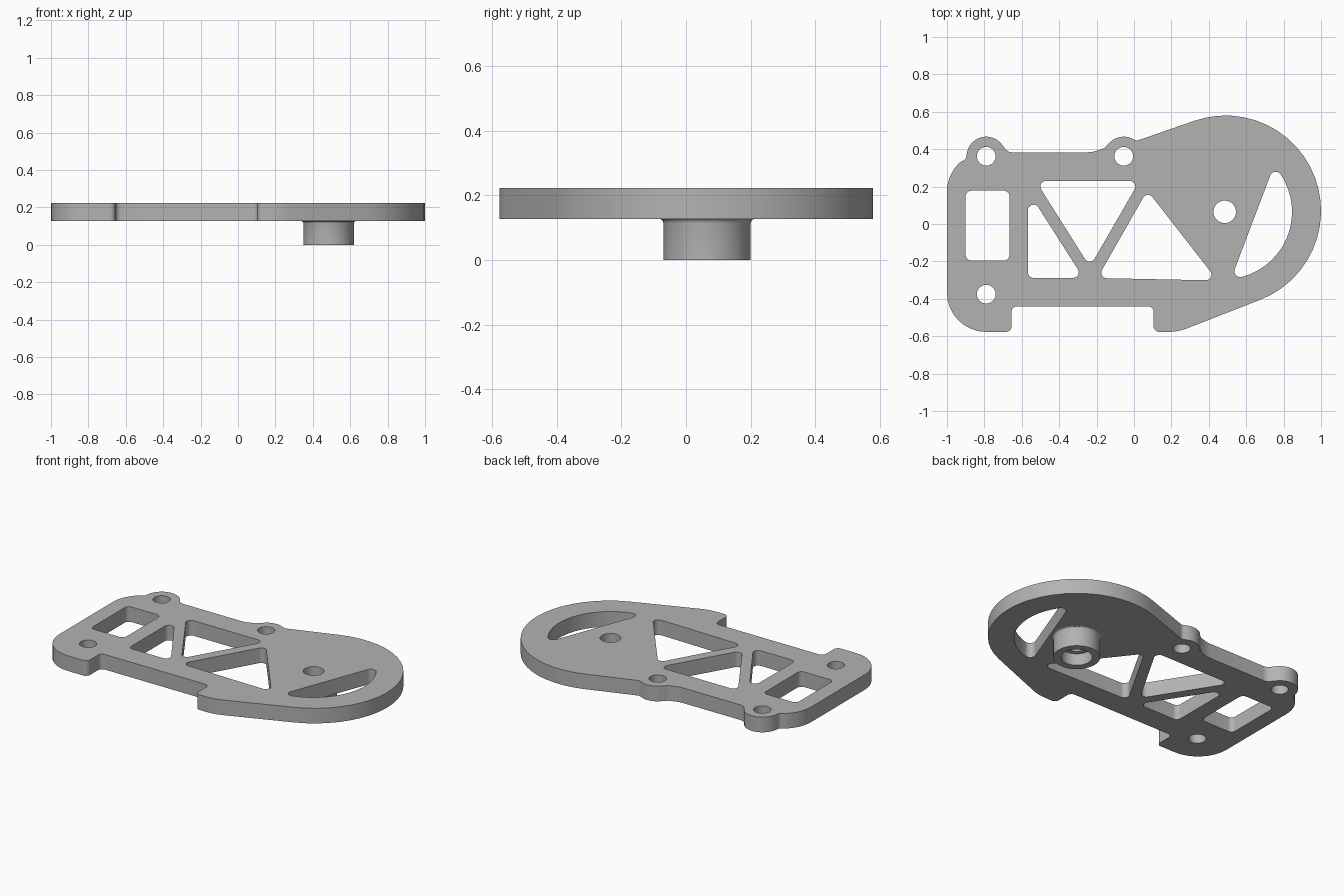
import bpy
import bmesh
from math import sin, cos, tan, radians, pi, ceil, degrees
from mathutils import Vector

cube = bpy.data.objects.get("Cube")
if cube:
    bpy.data.objects.remove(cube, do_unlink=True)

grey = bpy.data.materials.new("mid grey")
grey.use_nodes = True
colour = (0.45, 0.45, 0.45, 1)
grey.diffuse_color = colour
grey.node_tree.nodes["Principled BSDF"].inputs["Base Color"].default_value = colour

PLATE_BOTTOM, PLATE_TOP = 0.127, 0.223
HUB = (0.485, 0.065)
HUB_HOLE = 0.06


def arc(centre, radius, start, end, step=7.5):
    """Points along an arc, angles in degrees, as unrounded corners."""
    n = max(2, ceil(abs(end - start) / step))
    angles = [radians(start + (end - start) * i / n) for i in range(n + 1)]
    return [(centre[0] + radius * cos(a), centre[1] + radius * sin(a), 0) for a in angles]


def circle(centre, radius):
    return arc(centre, radius, 0, 360)[:-1]


def rounded(corners):
    """Turn (x, y, fillet radius) corners into a loop of points."""
    loop = []
    for i, (x, y, r) in enumerate(corners):
        p = Vector((x, y))
        if r == 0:
            loop.append(p)
            continue
        a = (Vector(corners[i - 1][:2]) - p).normalized()
        b = (Vector(corners[(i + 1) % len(corners)][:2]) - p).normalized()
        half = a.angle(b) / 2
        centre = p + (a + b).normalized() * (r / sin(half))
        start = p + a * (r / tan(half)) - centre
        end = p + b * (r / tan(half)) - centre
        turn = start.angle(end)
        n = max(2, ceil(degrees(turn) / 12))
        for k in range(n + 1):
            t = turn * k / n
            loop.append(centre + (start * sin(turn - t) + end * sin(t)) / sin(turn))
    return loop


def finish(name, bm):
    bmesh.ops.recalc_face_normals(bm, faces=bm.faces)
    mesh = bpy.data.meshes.new(name)
    bm.to_mesh(mesh)
    bm.free()
    mesh.materials.append(grey)
    obj = bpy.data.objects.new(name, mesh)
    bpy.context.collection.objects.link(obj)
    bpy.ops.object.select_all(action="DESELECT")
    obj.select_set(True)
    bpy.context.view_layer.objects.active = obj
    bpy.ops.object.shade_smooth_by_angle(angle=radians(30))
    return obj


def cut_plate(name, loops):
    """Fill an outline with its holes and give it thickness."""
    bm = bmesh.new()
    for loop in loops:
        verts = [bm.verts.new((p.x, p.y, PLATE_BOTTOM)) for p in loop]
        for i, v in enumerate(verts):
            bm.edges.new((verts[i - 1], v))
    bmesh.ops.triangle_fill(bm, use_beauty=True, use_dissolve=False, edges=bm.edges[:])
    raised = bmesh.ops.extrude_face_region(bm, geom=bm.faces[:])["geom"]
    moved = [g for g in raised if isinstance(g, bmesh.types.BMVert)]
    bmesh.ops.translate(bm, verts=moved, vec=(0, 0, PLATE_TOP - PLATE_BOTTOM))
    return finish(name, bm)


def lathe(name, profile, centre, steps=48):
    bm = bmesh.new()
    verts = [bm.verts.new((r, 0, z)) for r, z in profile]
    edges = [bm.edges.new(pair) for pair in zip(verts, verts[1:])]
    bmesh.ops.spin(bm, geom=verts + edges, cent=(0, 0, 0), axis=(0, 0, 1),
                   angle=2 * pi, steps=steps)
    bmesh.ops.remove_doubles(bm, verts=bm.verts[:], dist=0.0005)
    bmesh.ops.translate(bm, verts=bm.verts[:], vec=(*centre, 0))
    return finish(name, bm)


# Outer edge, counter-clockwise from the front right corner
screw_holes = [(-0.79, 0.362), (-0.055, 0.362), (-0.79, -0.375)]
outline = [
    (-1, -0.577, 0.21), (-0.655, -0.577, 0.03), (-0.655, -0.44, 0.03),
    (0.105, -0.44, 0.03), (0.105, -0.577, 0.03), (0.235, -0.577, 0.24),
    *arc((0.49, 0.07), 0.51, -68.6, 109),
    (0.015, 0.445, 0.03),
    *arc(screw_holes[1], 0.105, 60, 130),
    (-0.16, 0.405, 0.03), (-0.225, 0.383, 0.15), (-0.674, 0.383, 0.05),
    *arc(screw_holes[0], 0.105, 35, 165),
    (-0.9, 0.345, 0.02),
    *arc((-0.79, 0.173), 0.21, 130, 180),
]

# Lightening openings
F = 0.03
window = [(-0.9, -0.195, F), (-0.666, -0.195, F), (-0.666, 0.178, F), (-0.9, 0.178, F)]
right_triangle = [(-0.567, -0.288, F), (-0.271, -0.288, F), (-0.567, 0.176, F)]
middle_triangle = [(-0.525, 0.23, F), (-0.236, -0.229, F), (0.029, 0.23, F)]
left_triangle = [(-0.196, -0.289, F), (0.446, -0.302, F), (0.071, 0.179, F)]
crescent = (arc(HUB, 0.36, -75, 33.7) + arc((0.758, 0.247), 0.032, 33.7, 159.3, 12)[1:]
            + arc((0.569, -0.252), 0.032, 159.3, 285, 12)[:-1])

openings = [window, right_triangle, middle_triangle, left_triangle, crescent,
            circle(HUB, HUB_HOLE)] + [circle(c, 0.05) for c in screw_holes]
cut_plate("bracket_plate", [rounded(c) for c in [outline] + openings])

# Hub under the plate, with a flared root and a counterbored hole
root = [(0.147 - 0.012 * sin(a), PLATE_BOTTOM - 0.012 * (1 - cos(a)))
        for a in (radians(d) for d in (0, 30, 60, 90))]
lathe("hub_boss", root + [(0.135, 0), (0.09, 0), (0.09, 0.075),
                          (HUB_HOLE, 0.075), (HUB_HOLE, PLATE_BOTTOM)], HUB)
